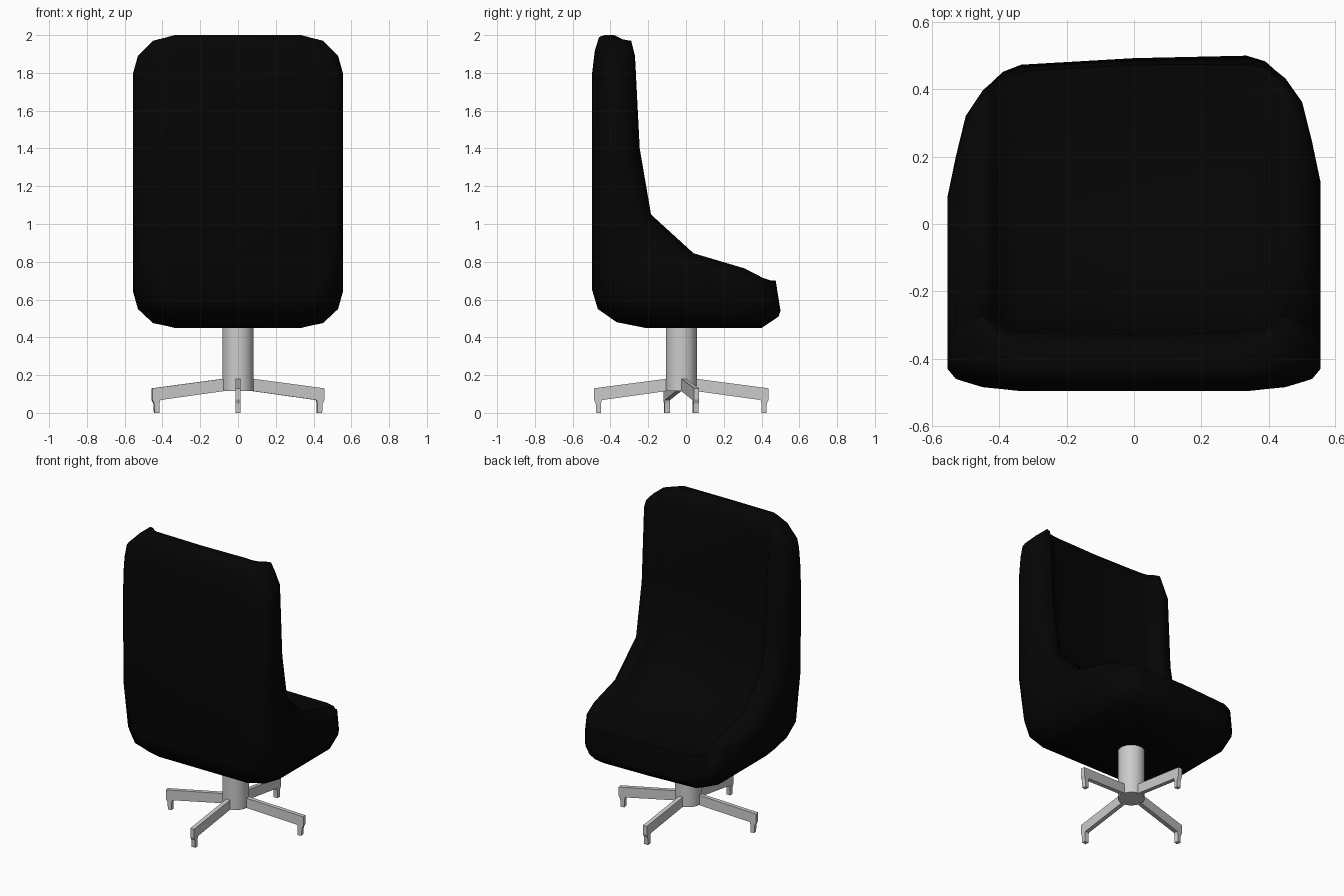
import bpy, bmesh, math
from mathutils import Matrix

cube = bpy.data.objects.get("Cube")
if cube:
    bpy.data.objects.remove(cube)


def material(name, rgb):
    m = bpy.data.materials.new(name)
    m.use_nodes = True
    m.diffuse_color = (*rgb, 1)
    m.node_tree.nodes["Principled BSDF"].inputs["Base Color"].default_value = (*rgb, 1)
    return m


def make_object(name, bm, mat, angle):
    bmesh.ops.recalc_face_normals(bm, faces=bm.faces)
    mesh = bpy.data.meshes.new(name)
    bm.to_mesh(mesh)
    bm.free()
    mesh.materials.append(mat)
    ob = bpy.data.objects.new(name, mesh)
    bpy.context.collection.objects.link(ob)
    bpy.ops.object.select_all(action='DESELECT')
    ob.select_set(True)
    bpy.context.view_layer.objects.active = ob
    bpy.ops.object.shade_smooth_by_angle(angle=math.radians(angle))
    return ob


black = material("black upholstery", (0.0015, 0.0015, 0.0015))
metal = material("grey metal", (0.6, 0.6, 0.6))

# Sitting surface as (y, z), front lip to top: along the side wings and along the middle
WING = [(.455, .69), (.31, .765), (.04, .845), (-.185, 1.05),
        (-.245, 1.4), (-.27, 1.89), (-.29, 1.97)]
MIDDLE = [(.475, .70), (.25, .69), (-.08, .77), (-.27, 1.02),
          (-.305, 1.4), (-.32, 1.89), (-.34, 1.975)]
# Rounded top edge: fraction of the way to the rear, drop below the top
TOP_EDGE = [(.25, 0), (.56, 0), (.75, .01), (.9, .08), (1, .2)]

# Half-width stations: x, back, front, bottom, top, wing blend, inward drop
STATIONS = [(.335, -.497, .487, .45, 2.0, 0, 0),
            (.39, -.491, .468, .463, 1.985, .2, 0),
            (.42, -.488, .44, .469, 1.978, .8, 0),
            (.45, -.485, .415, .475, 1.97, 1, 0),
            (.50, -.47, .342, .522, 1.92, 1, .022),
            (.53, -.46, .22, .55, 1.89, 1, .04),
            (.555, -.43, .10, .64, 1.80, 1, .08)]
CENTRE = (0, -.497, .493, .45, 2.0, -.2, 0)


def wing_height(y):
    for (y1, z1), (y2, z2) in zip(WING, WING[1:]):
        if y2 <= y <= y1:
            return z1 + (z2 - z1) * (y1 - y) / (y1 - y2)
    return WING[0][1]


def section(x, back, front, bottom, top, wing, drop):
    front += .04 * x
    lip = front - .02
    pts = [(back, bottom + .2 + 5 * drop), (back + .03 + .4 * drop, bottom + .1),
           (back + .13 + .3 * drop, bottom + .03), (back + .28, bottom),
           (front - .1, bottom), (front - .01, bottom + .06),
           (front, bottom + .09)]
    for (wy, wz), (my, mz) in zip(WING, MIDDLE):
        y = my + (wy - my) * wing - drop
        z = mz + (wz - mz) * wing - drop
        if y > lip:
            y = lip
            z += (wing_height(lip + drop) - drop - z) * max(wing, 0)
        pts.append((y, min(z, top)))
    pts += [(y + (back - y) * t, top - d) for t, d in TOP_EDGE]
    return [(x, y, z) for y, z in pts]


# Padded seat and back, lofted across the width
bm = bmesh.new()
rows = [(-s[0], *s[1:]) for s in reversed(STATIONS)] + [CENTRE] + STATIONS
loops = [[bm.verts.new(p) for p in section(*row)] for row in rows]
count = len(loops[0])
for a, b in zip(loops, loops[1:]):
    for i in range(count):
        j = (i + 1) % count
        bm.faces.new((a[i], a[j], b[j], b[i]))
bm.faces.new(loops[0])
bm.faces.new(loops[-1])
bmesh.ops.remove_doubles(bm, verts=bm.verts, dist=.0005)
make_object("padded_seat_shell", bm, black, 70)

# Pedestal column
CENTRE_Y = -.025
bm = bmesh.new()
bmesh.ops.create_cone(bm, cap_ends=True, segments=24, radius1=.082, radius2=.082, depth=.40,
                      matrix=Matrix.Translation((0, CENTRE_Y, .317)))
make_object("pedestal_column", bm, metal, 40)

# Four sloping legs with small turned-down feet
LEG = [(.03, .187), (.463, .13), (.463, .07), (.453, .05), (.45, 0), (.425, 0),
       (.425, .05), (.42, .068), (.03, .122)]
for name, degrees in (("left", 10), ("back", 90), ("right", 190), ("front", 270)):
    bm = bmesh.new()
    face = bm.faces.new([bm.verts.new((r, -.014, z)) for r, z in LEG])
    side = bmesh.ops.extrude_face_region(bm, geom=[face])["geom"]
    bmesh.ops.translate(bm, vec=(0, .028, 0),
                        verts=[v for v in side if isinstance(v, bmesh.types.BMVert)])
    bm.transform(Matrix.Translation((0, CENTRE_Y, 0))
                 @ Matrix.Rotation(math.radians(degrees), 4, 'Z'))
    make_object(name + "_leg", bm, metal, 20)
